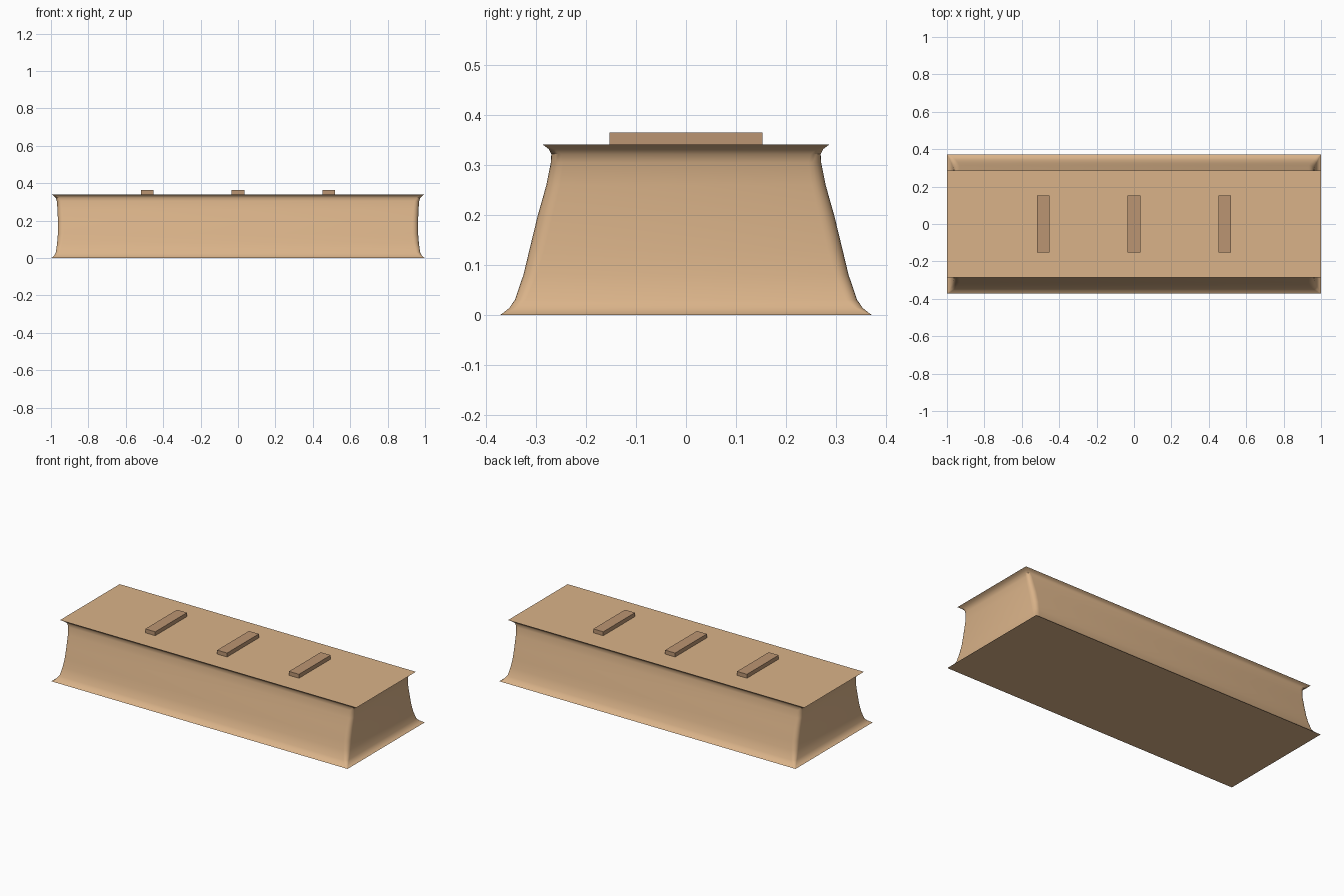
import bpy, bmesh, math

if "Cube" in bpy.data.objects:
    bpy.data.objects.remove(bpy.data.objects["Cube"])

def material(name, rgb):
    m = bpy.data.materials.new(name)
    m.diffuse_color = (*rgb, 1)
    m.use_nodes = True
    m.node_tree.nodes["Principled BSDF"].inputs["Base Color"].default_value = m.diffuse_color
    return m

body_mat = material("light_wood", (0.70, 0.45, 0.25))
slat_mat = material("dark_wood", (0.50, 0.30, 0.17))

def rounded_ring(bm, z, hx, hy, r, steps=5):
    ring = []
    for q, (sx, sy) in enumerate([(1, 1), (-1, 1), (-1, -1), (1, -1)]):
        for i in range(steps + 1):
            a = math.pi / 2 * (q + i / steps)
            ring.append(bm.verts.new((sx * (hx - r) + r * math.cos(a),
                                      sy * (hy - r) + r * math.sin(a), z)))
    return ring

# Body: sharp rims with pinched-in, softly rounded walls (z, half x, half y, corner radius)
profile = [
    (0.000, 1.000, 0.372, 0.0005),
    (0.005, 0.991, 0.365, 0.006),
    (0.014, 0.982, 0.354, 0.014),
    (0.030, 0.974, 0.343, 0.022),
    (0.080, 0.967, 0.326, 0.027),
    (0.130, 0.963, 0.314, 0.030),
    (0.200, 0.963, 0.297, 0.030),
    (0.260, 0.965, 0.280, 0.028),
    (0.305, 0.969, 0.271, 0.025),
    (0.322, 0.975, 0.270, 0.020),
    (0.332, 0.984, 0.275, 0.012),
    (0.338, 0.994, 0.283, 0.004),
    (0.341, 1.000, 0.287, 0.0005),
]
bm = bmesh.new()
rings = [rounded_ring(bm, *p) for p in profile]
n = len(rings[0])
for lo, hi in zip(rings, rings[1:]):
    for i in range(n):
        j = (i + 1) % n
        bm.faces.new((lo[i], lo[j], hi[j], hi[i]))
bm.faces.new(rings[0][::-1])
bm.faces.new(rings[-1])
me = bpy.data.meshes.new("body")
bm.to_mesh(me)
bm.free()
body = bpy.data.objects.new("body", me)
bpy.context.collection.objects.link(body)
me.materials.append(body_mat)
bpy.context.view_layer.objects.active = body
body.select_set(True)
bpy.ops.object.shade_smooth_by_angle(angle=math.radians(30))

# Three raised slats across the top
for name, x in (("left_slat", -0.485), ("middle_slat", 0), ("right_slat", 0.485)):
    bpy.ops.mesh.primitive_cube_add(size=1, location=(x, 0, 0.345))
    slat = bpy.context.object
    slat.name = name
    slat.scale = (0.067, 0.306, 0.04)
    slat.data.materials.append(slat_mat)
